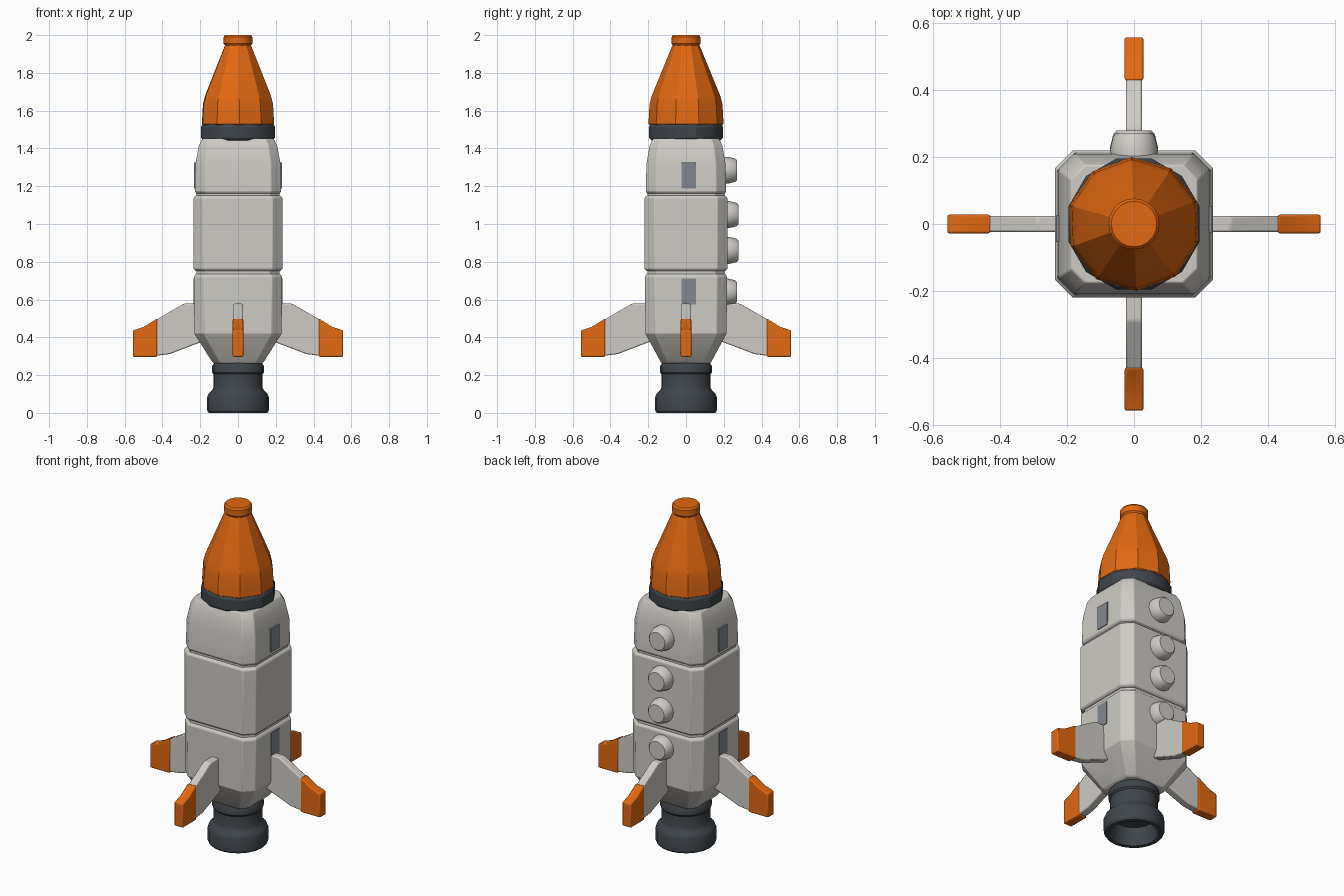
import bpy, bmesh, math

if "Cube" in bpy.data.objects:
    bpy.data.objects.remove(bpy.data.objects["Cube"])


def material(name, rgb):
    m = bpy.data.materials.new(name)
    m.use_nodes = True
    m.diffuse_color = (*rgb, 1)
    bsdf = m.node_tree.nodes["Principled BSDF"]
    bsdf.inputs["Base Color"].default_value = (*rgb, 1)
    bsdf.inputs["Roughness"].default_value = 0.6
    return m


WHITE = material("warm white", (0.62, 0.60, 0.56))
ORANGE = material("orange", (0.76, 0.14, 0.006))
DARK = material("dark slate", (0.05, 0.06, 0.07))
GLASS = material("grey window", (0.23, 0.25, 0.28))


def finish(bm, name, mat, bevel=0.0, angle=30):
    bmesh.ops.recalc_face_normals(bm, faces=bm.faces)
    mesh = bpy.data.meshes.new(name)
    bm.to_mesh(mesh)
    bm.free()
    mesh.materials.append(mat)
    ob = bpy.data.objects.new(name, mesh)
    bpy.context.collection.objects.link(ob)
    bpy.ops.object.select_all(action="DESELECT")
    ob.select_set(True)
    bpy.context.view_layer.objects.active = ob
    bpy.ops.object.shade_smooth_by_angle(angle=math.radians(angle))
    if bevel:
        mod = ob.modifiers.new("Soft edges", "BEVEL")
        mod.width = bevel
        mod.segments = 2
        mod.limit_method = "ANGLE"
    return ob


def loft(name, rings, mat, **kw):
    """Skin a stack of rings and cap both ends."""
    bm = bmesh.new()
    loops = [[bm.verts.new(p) for p in ring] for ring in rings]
    n = len(loops[0])
    for a, b in zip(loops, loops[1:]):
        for i in range(n):
            j = (i + 1) % n
            bm.faces.new((a[i], a[j], b[j], b[i]))
    bm.faces.new(loops[0])
    bm.faces.new(loops[-1])
    return finish(bm, name, mat, **kw)


def circle(r, z, n, turn=0.0):
    angles = [math.radians(turn) + math.tau * i / n for i in range(n)]
    return [(r * math.cos(a), r * math.sin(a), z) for a in angles]


def lathe(name, profile, n, mat, turn=0.0, **kw):
    return loft(name, [circle(r, z, n, turn) for r, z in profile], mat, **kw)


def octagon(hx, hy, c, z):
    return [(hx, c - hy, z), (hx, hy - c, z), (hx - c, hy, z), (c - hx, hy, z),
            (-hx, hy - c, z), (-hx, c - hy, z), (c - hx, -hy, z), (hx - c, -hy, z)]


def hull(name, rows):
    loft(name, [octagon(*r) for r in rows], WHITE, bevel=0.004, angle=25)


# Hull sections: half width, half depth, corner cut, height
hull("lower_hull", [(0.125, 0.125, 0.035, 0.262), (0.138, 0.135, 0.037, 0.272),
                    (0.231, 0.215, 0.052, 0.42), (0.233, 0.217, 0.052, 0.722),
                    (0.224, 0.208, 0.05, 0.735)])
hull("middle_hull", [(0.226, 0.21, 0.05, 0.752), (0.235, 0.219, 0.052, 0.762),
                     (0.235, 0.219, 0.052, 1.138), (0.226, 0.21, 0.05, 1.15)])
hull("upper_hull", [(0.219, 0.205, 0.05, 1.16), (0.229, 0.213, 0.052, 1.172),
                    (0.225, 0.209, 0.05, 1.32), (0.207, 0.192, 0.045, 1.415),
                    (0.188, 0.175, 0.042, 1.452)])
for label, z in (("lower", 0.743), ("upper", 1.155)):
    hull(label + "_groove", [(0.219, 0.204, 0.05, z - 0.02), (0.219, 0.204, 0.05, z + 0.02)])

# Collar and faceted nose
lathe("nose_collar", [(0.19, 1.443), (0.202, 1.455), (0.202, 1.515), (0.193, 1.53)],
      12, DARK, turn=15, bevel=0.003)
lathe("nose_cone", [(0.188, 1.52), (0.199, 1.53), (0.193, 1.635), (0.181, 1.68), (0.068, 1.955)],
      10, ORANGE, turn=20)
lathe("nose_cap", [(0.069, 1.945), (0.076, 1.955), (0.076, 1.99), (0.068, 2.0)],
      20, ORANGE)

# Hollow engine bell
lathe("engine", [(0.11, 0.1), (0.124, 0.03), (0.132, 0.0), (0.155, 0.0), (0.163, 0.012),
                 (0.163, 0.085), (0.155, 0.102), (0.137, 0.12), (0.13, 0.135),
                 (0.13, 0.205), (0.138, 0.215), (0.138, 0.245), (0.125, 0.268)],
      20, DARK)

# Fins: pale root and thicker orange tip, four times around
ROOT = [(0.17, 0.578), (0.288, 0.578), (0.435, 0.492), (0.435, 0.302),
        (0.36, 0.312), (0.17, 0.385)]
TIP = [(0.428, 0.5), (0.5, 0.455), (0.556, 0.437), (0.556, 0.297), (0.428, 0.297)]


def fin_part(name, outline, half, mat, turn):
    rings = [[(x, y, z) for x, z in outline] for y in (-half, half)]
    ob = loft(name, rings, mat, bevel=0.006)
    ob.rotation_euler.z = turn


for i, side in enumerate(("left", "back", "right", "front")):
    fin_part(side + "_fin", ROOT, 0.024, WHITE, i * math.pi / 2)
    fin_part(side + "_fin_tip", TIP, 0.028, ORANGE, i * math.pi / 2)

# Round knobs down the back
for i, z in enumerate((0.64, 0.86, 1.05, 1.285)):
    base = 0.2 if i in (0, 3) else 0.207
    knob = lathe("back_knob_%d" % (i + 1),
                 [(0.071, 0.0), (0.071, 0.022), (0.062, 0.06), (0.052, 0.071)], 16, WHITE)
    knob.location = (0, base, z)
    knob.rotation_euler.x = -math.pi / 2

# Thin window plates on both sides
for label, z, x in (("lower", 0.642, 0.231), ("upper", 1.256, 0.2285)):
    for side, s in (("left", 1), ("right", -1)):
        bm = bmesh.new()
        bmesh.ops.create_cube(bm, size=1)
        bmesh.ops.scale(bm, vec=(0.009, 0.078, 0.138), verts=bm.verts)
        bmesh.ops.translate(bm, vec=(s * x, s * 0.014, z), verts=bm.verts)
        finish(bm, "%s_%s_window" % (side, label), GLASS)
